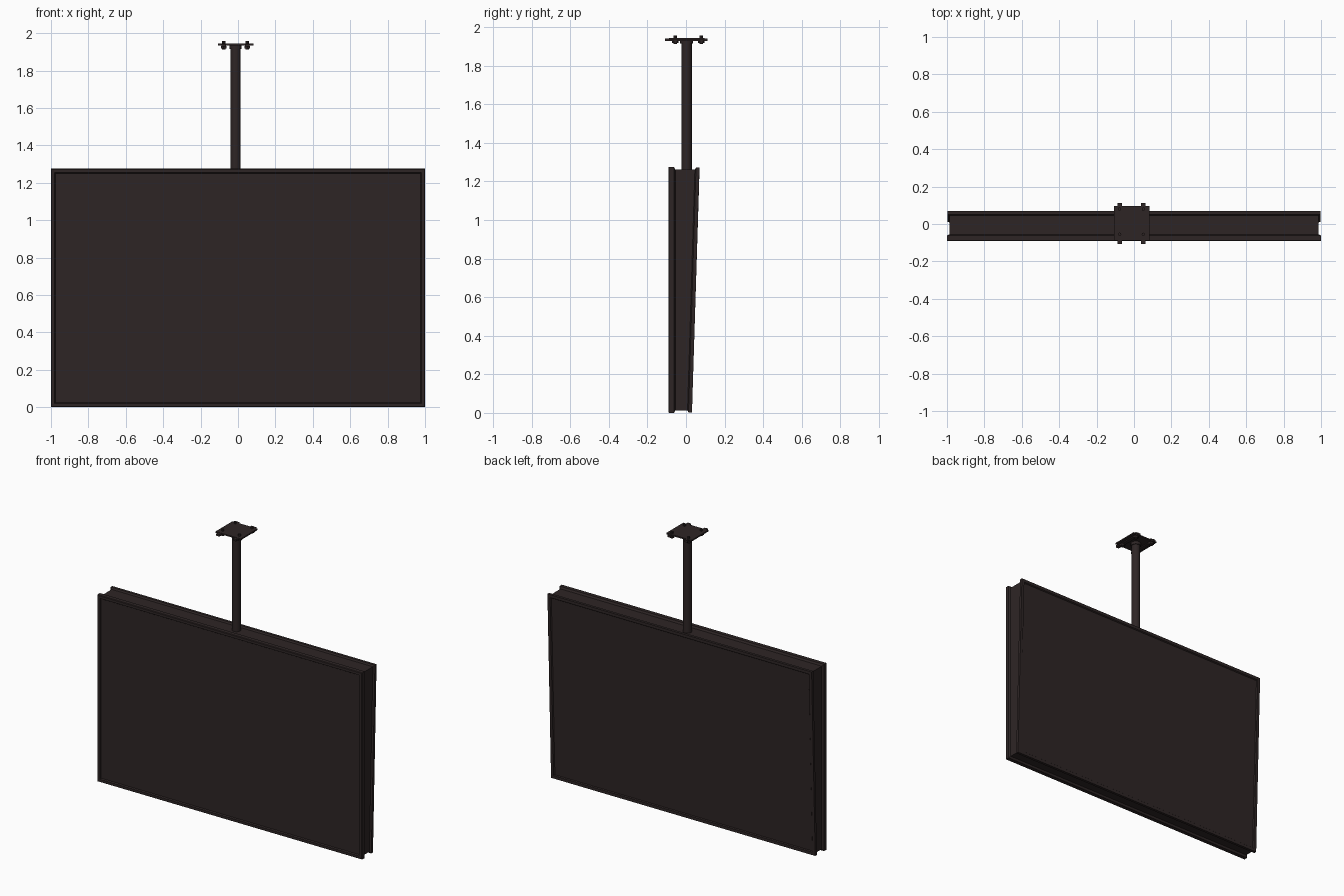
import bpy, bmesh, math
from mathutils import Matrix, Vector

if "Cube" in bpy.data.objects:
    bpy.data.objects.remove(bpy.data.objects["Cube"])

mat = bpy.data.materials.new("dark brown black")
mat.diffuse_color = (0.027, 0.0185, 0.0185, 1)
mat.use_nodes = True
mat.node_tree.nodes["Principled BSDF"].inputs["Base Color"].default_value = mat.diffuse_color

W, H = 1.0, 1.275      # screen half width, height
CX, CY = -0.013, 0.003  # pole axis


def finish(name, bm):
    bmesh.ops.recalc_face_normals(bm, faces=bm.faces)
    me = bpy.data.meshes.new(name)
    bm.to_mesh(me)
    bm.free()
    ob = bpy.data.objects.new(name, me)
    bpy.context.collection.objects.link(ob)
    me.materials.append(mat)
    return ob


def loft(name, rings):
    """Rectangular rings (inset, y at top, y at bottom), skinned and capped."""
    bm = bmesh.new()
    loops = []
    for d, yt, yb in rings:
        pts = [(-W + d, yb, d), (W - d, yb, d), (W - d, yt, H - d), (-W + d, yt, H - d)]
        loops.append([bm.verts.new(p) for p in pts])
    for a, b in zip(loops, loops[1:]):
        for i in range(4):
            j = (i + 1) % 4
            bm.faces.new((a[i], a[j], b[j], b[i]))
    bm.faces.new(loops[0])
    bm.faces.new(loops[-1])
    return finish(name, bm)


def box(name, x0, x1, y0, y1, z0, z1):
    bm = bmesh.new()
    bmesh.ops.create_cube(bm, size=1)
    bmesh.ops.scale(bm, vec=(x1 - x0, y1 - y0, z1 - z0), verts=bm.verts)
    bmesh.ops.translate(bm, vec=((x0 + x1) / 2, (y0 + y1) / 2, (z0 + z1) / 2), verts=bm.verts)
    return finish(name, bm)


def rod(name, x, y, z0, z1, r, sides, smooth=False):
    bm = bmesh.new()
    bmesh.ops.create_cone(bm, cap_ends=True, segments=sides, radius1=r, radius2=r,
                          depth=z1 - z0, matrix=Matrix.Translation((x, y, (z0 + z1) / 2)))
    if smooth:
        for f in bm.faces:
            f.smooth = len(f.verts) == 4
        for e in bm.edges:
            e.smooth = all(len(f.verts) == 4 for f in e.link_faces)
    return finish(name, bm)


# Cabinet: front frame with sunk panel, recessed sides, slanted back frame
loft("screen_cabinet", [
    (0.025, -0.084, -0.084), (0.02, -0.092, -0.092),
    (0.003, -0.092, -0.092), (0.0, -0.088, -0.088), (0.0, -0.062, -0.062),
    (0.013, -0.055, -0.055), (0.013, 0.046, 0.008),
    (0.002, 0.052, 0.013), (0.002, 0.070, 0.031),
    (0.022, 0.070, 0.031), (0.027, 0.063, 0.025)])

# Ceiling pole and collar
rod("pole", CX, CY, 1.25, 1.937, 0.0275, 24, True)
rod("pole_collar", CX, CY, 1.915, 1.937, 0.033, 24, True)

# Ceiling plate with rails and bolts
box("ceiling_plate", -0.108, 0.082, -0.087, 0.095, 1.935, 1.944)
for side, x in (("left", -0.077), ("right", 0.05)):
    box(side + "_rail", x - 0.012, x + 0.012, -0.108, 0.111, 1.928, 1.942)
    for end, y in (("front", -0.055), ("back", 0.08)):
        rod(f"{side}_{end}_bolt", x, y, 1.912, 1.957, 0.009, 8)
        rod(f"{side}_{end}_nut", x, y, 1.918, 1.930, 0.017, 6)
